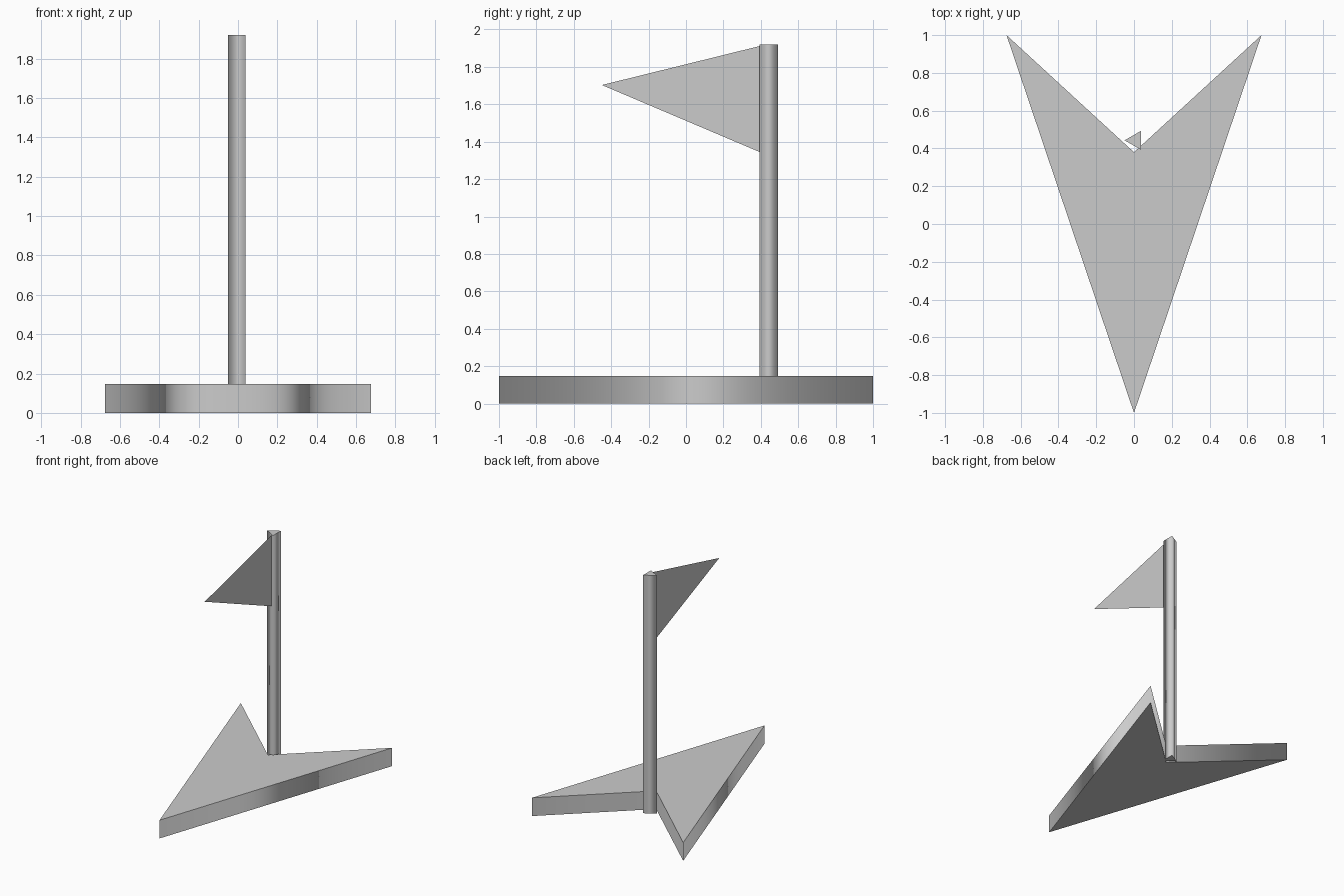
import bpy, bmesh

if "Cube" in bpy.data.objects:
    bpy.data.objects.remove(bpy.data.objects["Cube"])


def make_object(name, bm):
    mesh = bpy.data.meshes.new(name)
    bm.to_mesh(mesh)
    bm.free()
    obj = bpy.data.objects.new(name, mesh)
    bpy.context.collection.objects.link(obj)
    return obj


def prism(name, outline, height):
    """Extrude an outline up from z = 0; smooth sides, crisp caps."""
    bm = bmesh.new()
    bottom = bm.faces.new([bm.verts.new((x, y, 0)) for x, y in outline])
    bottom.normal_update()
    top = bmesh.ops.extrude_face_region(bm, geom=[bottom], use_keep_orig=True)
    moved = [v for v in top["geom"] if isinstance(v, bmesh.types.BMVert)]
    bmesh.ops.translate(bm, verts=moved, vec=(0, 0, height))
    bmesh.ops.recalc_face_normals(bm, faces=bm.faces)
    for face in bm.faces:
        is_cap = abs(face.normal.z) > 0.5
        face.smooth = not is_cap
        if is_cap:
            for edge in face.edges:
                edge.smooth = False
    return make_object(name, bm)


# Arrowhead base plate with a notch at the back
prism("base", [(0, -1), (0.675, 1), (0, 0.38), (-0.675, 1)], 0.147)

# Three-sided pole standing in the notch
prism("pole", [(-0.05, 0.443), (0.037, 0.393), (0.037, 0.493)], 1.92)

# Paper-thin pennant pointing forward
bm = bmesh.new()
bm.faces.new([bm.verts.new((0.018, y, z)) for y, z in
              [(0.405, 1.914), (-0.45, 1.703), (0.405, 1.34)]])
bmesh.ops.recalc_face_normals(bm, faces=bm.faces)
make_object("flag", bm)
